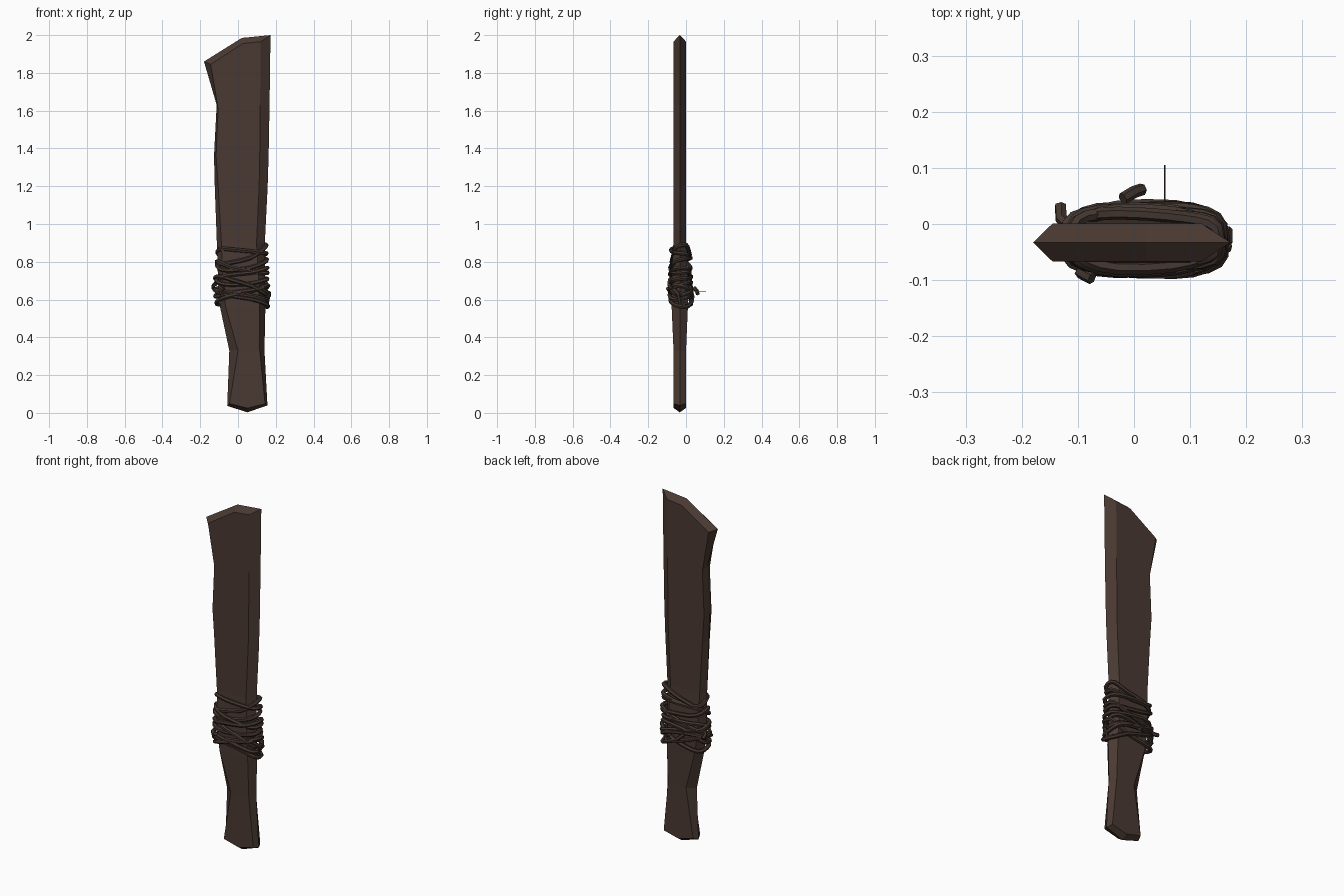
import bpy, bmesh, math, random
from mathutils import Vector

if "Cube" in bpy.data.objects:
    bpy.data.objects.remove(bpy.data.objects["Cube"])

random.seed(4)


def material(name, rgb):
    m = bpy.data.materials.new(name)
    m.diffuse_color = (*rgb, 1)
    m.use_nodes = True
    m.node_tree.nodes["Principled BSDF"].inputs["Base Color"].default_value = m.diffuse_color
    return m


wood = material("dark wood", (0.068, 0.041, 0.032))
cord = material("dark cord", (0.056, 0.037, 0.029))

# Blade and grip: hexagonal section, one station per row.
# Each row: edge-left, inner-left, middle, inner-right, edge-right as (x, z), then half thickness
YC = -0.033


def level(z, xl, xli, xri, xr, half):
    return [(xl, z), (xli, z), ((xli + xri) / 2, z), (xri, z), (xr, z)], half


rows = [
    ([(-.057, .037), (-.045, .05), (.05, .025), (.143, .048), (.156, .04)], .032),
    level(.33, -.046, .0, .115, .14, .033),
    level(.56, -.095, -.065, .115, .145, .043),
    level(.68, -.105, -.08, .11, .142, .043),
    level(.90, -.112, -.088, .098, .142, .034),
    level(1.20, -.123, -.105, .112, .157, .034),
    level(1.36, -.127, -.116, .115, .162, .034),
    ([(-.113, 1.63), (-.105, 1.61), (.0, 1.63), (.117, 1.63), (.167, 1.63)], .034),
    ([(-.18, 1.86), (-.145, 1.845), (.025, 1.955), (.12, 1.965), (.172, 2.0)], .034),
]

bm = bmesh.new()
rings = []
for pts, half in rows:
    def vert(i, y):
        return bm.verts.new((pts[i][0], y, pts[i][1]))
    rings.append([vert(0, YC)] + [vert(i, YC - half) for i in (1, 2, 3)]
                 + [vert(4, YC)] + [vert(i, YC + half) for i in (3, 2, 1)])
for a, b in zip(rings, rings[1:]):
    for i in range(8):
        j = (i + 1) % 8
        bm.faces.new((a[i], a[j], b[j], b[i]))
# Chiselled ends meeting on a central ridge
for ring, (x, z) in ((rings[0], (.05, 0.003)), (rings[-1], (.02, 1.985))):
    tip = bm.verts.new((x, YC, z))
    for side in (ring[:5], [ring[0]] + ring[:3:-1]):
        bm.faces.new((side[0], side[1], side[2], tip))
        bm.faces.new((side[2], side[3], side[4], tip))
bmesh.ops.recalc_face_normals(bm, faces=bm.faces)
mesh = bpy.data.meshes.new("blade")
bm.to_mesh(mesh)
bm.free()
blade = bpy.data.objects.new("wooden_blade", mesh)
bpy.context.collection.objects.link(blade)
mesh.materials.append(wood)


def tube(name, pts, radius, closed=False):
    """Low-sided cord along a path."""
    cu = bpy.data.curves.new(name, 'CURVE')
    cu.dimensions = '3D'
    cu.bevel_depth = radius
    cu.bevel_resolution = 1
    cu.use_fill_caps = True
    sp = cu.splines.new('POLY')
    sp.points.add(len(pts) - 1)
    for p, co in zip(sp.points, pts):
        p.co = (*co, 1)
    sp.use_cyclic_u = closed
    cu.materials.append(cord)
    ob = bpy.data.objects.new(name, cu)
    bpy.context.collection.objects.link(ob)
    return ob


def around(a, z, grow):
    """Point on the flattened section hugging the blade."""
    c, s = math.cos(a), math.sin(a)
    x = .019 + (.132 + grow) * math.copysign(abs(c) ** .75, c)
    y = -.028 + (.050 + grow) * math.copysign(abs(s) ** .6, s)
    return Vector((x, y, z))


# Cord wraps: centre height, slope across the front, slope front to back, outward growth
wraps = [
    (.835, .045, .02, -.004), (.845, -.005, -.02, -.002), (.795, .012, .03, 0),
    (.765, -.030, .0, .002), (.730, .035, -.01, .003), (.705, .0, .02, .002),
    (.675, -.045, -.01, .006), (.655, .030, .02, .004), (.635, -.025, .015, .007),
    (.620, .045, -.02, .005), (.610, -.045, .0, .008),
]
for n, (z, tx, ty, g) in enumerate(wraps):
    ph = random.uniform(0, 6.28)
    pts = []
    for k in range(24):
        a = k / 24 * math.tau
        h = z + tx * math.cos(a) + ty * math.sin(a) + .008 * math.sin(2 * a + ph)
        pts.append(around(a, h, g + .004 * math.sin(3 * a + ph)))
    tube(f"cord_wrap_{n + 1}", pts, .0115, True)

# Loose cord ends and knots
ends = [
    [(-.08, -.08, .62), (-.095, -.087, .645), (-.075, -.097, .66)],
    [(-.11, -.01, .69), (-.13, .01, .675), (-.131, .033, .66)],
    [(-.02, .045, .66), (.0, .057, .645), (.015, .062, .63)],
    [(.13, -.07, .66), (.165, -.04, .63), (.15, -.03, .56), (.13, -.005, .58)],
    [(.15, -.05, .61), (.165, -.03, .635), (.165, -.01, .62)],
]
for n, pts in enumerate(ends):
    tube(f"cord_end_{n + 1}", pts, .011)
tube("frayed_strand", [(.055, .03, .65), (.055, .07, .645), (.055, .105, .645)], .0015)

# Turn the cords into smooth-shaded meshes
bpy.ops.object.select_all(action='DESELECT')
cords = [o for o in bpy.context.collection.objects if o.type == 'CURVE']
for o in cords:
    o.select_set(True)
bpy.context.view_layer.objects.active = cords[0]
bpy.ops.object.convert(target='MESH')
bpy.ops.object.shade_smooth_by_angle(angle=math.radians(50))
